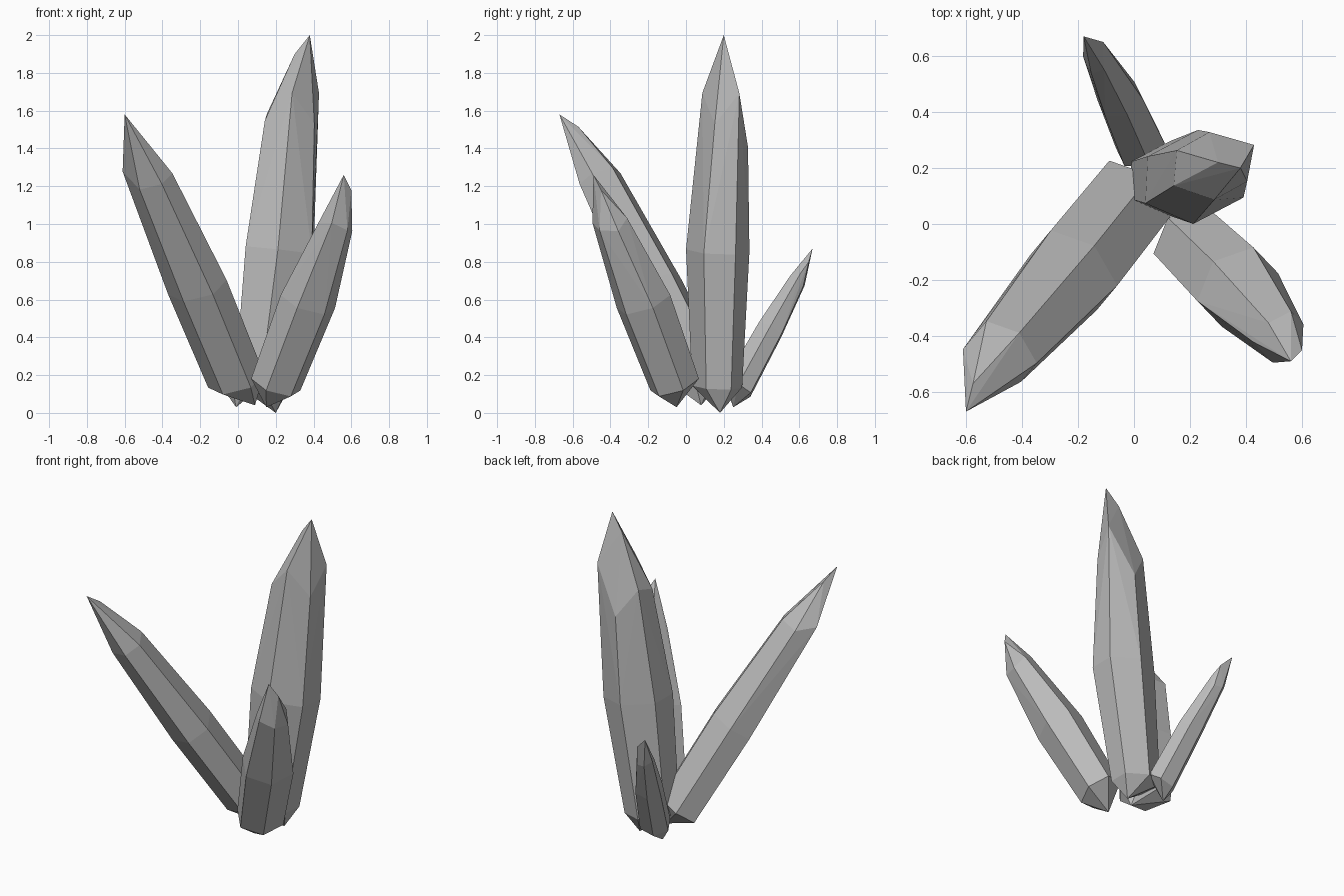
import bpy
import bmesh
from math import cos, sin, radians, tau
from mathutils import Vector

old = bpy.data.objects.get("Cube")
if old:
    bpy.data.objects.remove(old, do_unlink=True)

# Single stone colour
stone = bpy.data.materials.new("grey_stone")
stone.use_nodes = True
stone.diffuse_color = (0.5, 0.5, 0.5, 1)
bsdf = stone.node_tree.nodes["Principled BSDF"]
bsdf.inputs["Base Color"].default_value = stone.diffuse_color
bsdf.inputs["Roughness"].default_value = 0.8

SIDES = 6


def ring(center, radius, axis, depth, phase, stagger):
    """Hexagon across the crystal axis, corners shifted along it."""
    up = (Vector((0, 0, 1)) - axis * axis.z).normalized()
    side = axis.cross(up)
    points = []
    for i, shift in enumerate(stagger):
        a = radians(phase) + tau * i / SIDES
        offset = up * cos(a) * depth + side * sin(a)
        points.append(Vector(center) + offset * radius + axis * shift)
    return points


def crystal(name, root, base, middle, shoulder, ridge, tip, stagger, depth=1, phase=0):
    """Convex shard: root point, three hexagons, then a chisel tip."""
    axis = (Vector(shoulder[0]) - Vector(base[0])).normalized()
    level = (0,) * SIDES
    points = [Vector(root), Vector(ridge), Vector(tip)]
    points += ring(*base, axis, depth, phase, level)
    points += ring(*middle, axis, depth, phase, level)
    points += ring(*shoulder, axis, depth, phase, stagger)

    bm = bmesh.new()
    for p in points:
        bm.verts.new(p)
    bmesh.ops.convex_hull(bm, input=bm.verts[:])
    loose = [v for v in bm.verts if not v.link_faces]
    bmesh.ops.delete(bm, geom=loose, context='VERTS')
    bmesh.ops.recalc_face_normals(bm, faces=bm.faces[:])
    mesh = bpy.data.meshes.new(name)
    bm.to_mesh(mesh)
    bm.free()
    mesh.materials.append(stone)
    obj = bpy.data.objects.new(name, mesh)
    bpy.context.collection.objects.link(obj)
    return obj


# Tall upright shard
crystal("tall_crystal",
        root=(0.2, 0.18, 0.0),
        base=((0.125, 0.165, 0.14), 0.13),
        middle=((0.22, 0.168, 0.86), 0.165),
        shoulder=((0.28, 0.208, 1.57), 0.123),
        ridge=(0.3, 0.22, 1.9), tip=(0.38, 0.2, 2.0),
        stagger=(0.12, -0.03, 0.14, -0.16, 0, -0.04),
        depth=1.25, phase=75)

# Long shard leaning to the front right
crystal("long_leaning_crystal",
        root=(0.09, 0.08, 0.04),
        base=((-0.01, 0.09, 0.17), 0.17),
        middle=((-0.215, -0.165, 0.665), 0.178),
        shoulder=((-0.465, -0.455, 1.24), 0.135),
        ridge=(-0.575, -0.57, 1.515), tip=(-0.6, -0.67, 1.58),
        stagger=(0, 0, 0.08, 0, 0, 0), depth=0.77)

# Medium shard leaning to the front left
crystal("medium_leaning_crystal",
        root=(0.15, -0.05, 0.03),
        base=((0.2, -0.06, 0.15), 0.145),
        middle=((0.37, -0.225, 0.59), 0.16),
        shoulder=((0.525, -0.4, 1.01), 0.1),
        ridge=(0.6, -0.45, 1.18), tip=(0.56, -0.49, 1.26),
        stagger=(0.03, -0.03, 0.02, 0, -0.03, 0), depth=0.9)

# Small shard leaning to the back
crystal("small_leaning_crystal",
        root=(-0.01, 0.25, 0.03),
        base=((0.025, 0.275, 0.13), 0.095),
        middle=((-0.05, 0.445, 0.44), 0.085),
        shoulder=((-0.125, 0.59, 0.7), 0.055),
        ridge=(-0.11, 0.65, 0.8), tip=(-0.18, 0.67, 0.87),
        stagger=(0, 0.03, -0.02, 0, 0.02, -0.03), depth=0.9)
